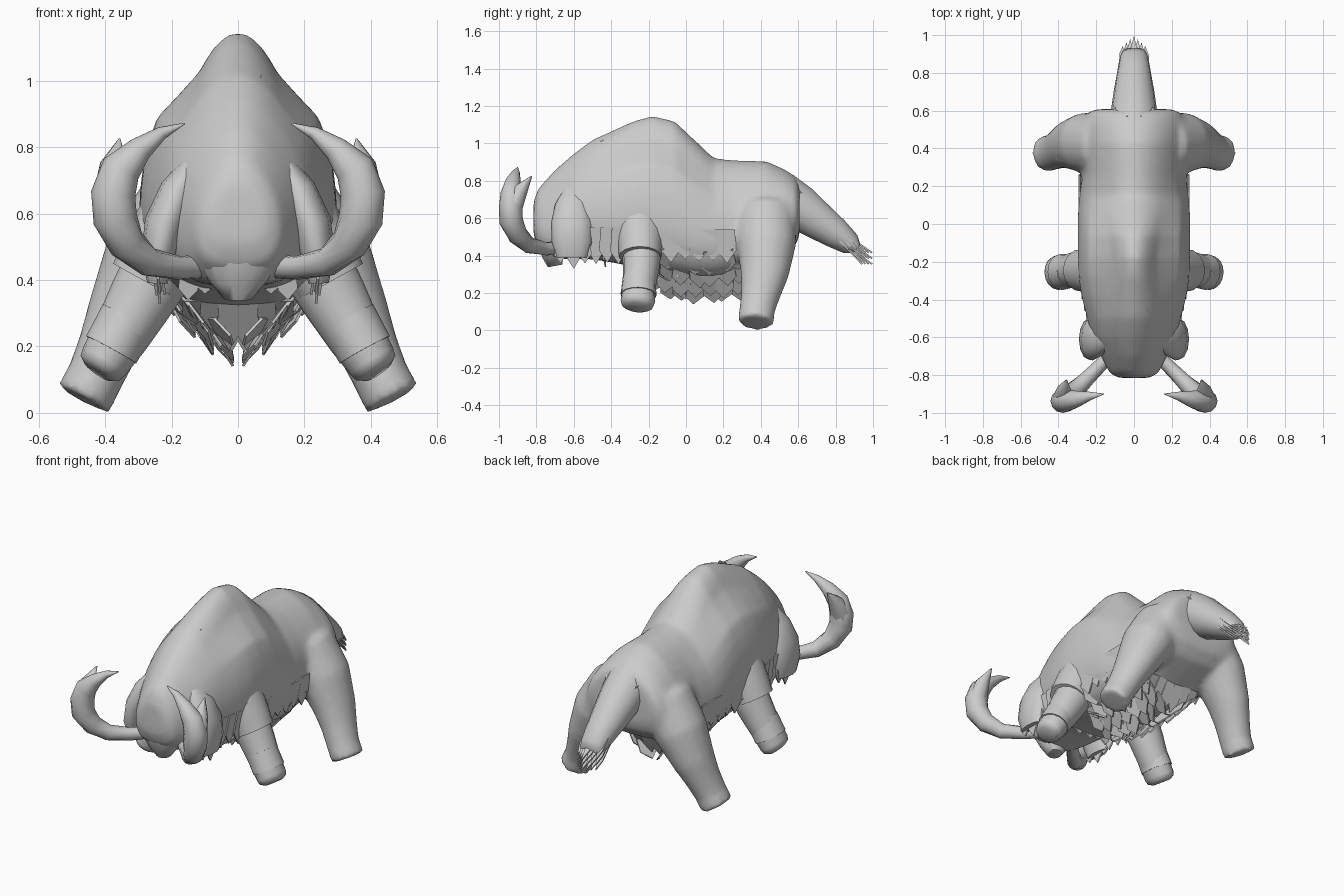
import bpy, bmesh, math, random
from mathutils import Vector as V

if "Cube" in bpy.data.objects:
    bpy.data.objects.remove(bpy.data.objects["Cube"])

random.seed(4)
grey = bpy.data.materials.new("wool grey")
grey.diffuse_color = (0.6, 0.6, 0.6, 1)
grey.use_nodes = True
grey.node_tree.nodes["Principled BSDF"].inputs["Base Color"].default_value = grey.diffuse_color


def finish(bm, name, mirror=False, angle=45):
    bmesh.ops.recalc_face_normals(bm, faces=bm.faces)
    me = bpy.data.meshes.new(name)
    bm.to_mesh(me)
    bm.free()
    me.materials.append(grey)
    me.shade_smooth()
    me.set_sharp_from_angle(angle=math.radians(angle))
    ob = bpy.data.objects.new(name, me)
    bpy.context.collection.objects.link(ob)
    if mirror:
        ob.modifiers.new("mirror", 'MIRROR')
    return ob


def skin(bm, rings):
    """Bridge rings of points and cap both ends."""
    rs = [[bm.verts.new(p) for p in r] for r in rings]
    n = len(rs[0])
    for a, b in zip(rs, rs[1:]):
        for i in range(n):
            j = (i + 1) % n
            bm.faces.new((a[i], a[j], b[j], b[i]))
    bm.faces.new(rs[0])
    bm.faces.new(rs[-1][::-1])


def tube(bm, stops, side, n=14, flip=1):
    """Tube through (x, y, z, radius along side, other radius)."""
    pts = [V((s[0] * flip, s[1], s[2])) for s in stops]
    rings = []
    for i, s in enumerate(stops):
        d = (pts[min(i + 1, len(pts) - 1)] - pts[max(i - 1, 0)]).normalized()
        u = V(side)
        u = (u - d * u.dot(d)).normalized()
        w = d.cross(u)
        rings.append([pts[i] + u * s[3] * math.cos(t) + w * s[4] * math.sin(t)
                      for t in (2 * math.pi * k / n for k in range(n))])
    skin(bm, rings)


def loft(name, stops, side, n=14, mirror=False, angle=45):
    bm = bmesh.new()
    tube(bm, stops, side, n)
    return finish(bm, name, mirror, angle)


def shard(bm, base, tip, across):
    """Pointed lock of hair with a little thickness."""
    base, tip, a = V(base), V(tip), V(across)
    out = a.cross(tip - base).normalized() * 0.004
    p = [base - a * .8, base + a * .8, base.lerp(tip, .6) + a, tip, base.lerp(tip, .65) - a]
    f = [bm.verts.new(q + out) for q in p]
    b = [bm.verts.new(q - out) for q in p]
    bm.faces.new(f)
    bm.faces.new(b[::-1])
    for i in range(5):
        j = (i + 1) % 5
        bm.faces.new((f[i], b[i], b[j], f[j]))


# Body and head: y, top, bottom, half width; pinched hump crest, hanging flanks
body = [(-.815, .69, .51, .08), (-.79, .76, .44, .125), (-.70, .86, .38, .17),
        (-.60, .945, .38, .215), (-.50, 1.02, .38, .24), (-.38, 1.075, .36, .27),
        (-.28, 1.12, .34, .285), (-.18, 1.148, .32, .288), (-.06, 1.12, .29, .288),
        (.05, 1.015, .27, .288), (.15, .92, .27, .28), (.26, .91, .29, .265),
        (.43, .905, .36, .265), (.53, .86, .40, .265), (.59, .82, .46, .24),
        (.608, .78, .52, .19)]
rings = []
for y, top, bot, w in body:
    c, h = (top + bot) / 2, (top - bot) / 2
    ring = []
    for k in range(32):
        t = 2 * math.pi * k / 32
        co, si = math.cos(t), math.sin(t)
        s = min(1, max(0, (co - .45) / .2))
        pinch = 1 - .32 * s * math.exp(-((y + .2) / .25) ** 2)
        if co < 0:
            si = math.copysign(abs(si) ** .65, si)
        ring.append((w * si * (1 - .22 * co) * pinch, y, c + h * co))
    rings.append(ring)
bm = bmesh.new()
skin(bm, rings)

# Back legs, splayed outward and blended into the body
for flip in (-1, 1):
    tube(bm, [(.05, .42, .66, .14, .10), (.18, .425, .60, .165, .145),
              (.265, .43, .46, .16, .145), (.345, .42, .30, .13, .112),
              (.39, .40, .20, .108, .094), (.43, .38, .11, .096, .086),
              (.467, .373, .04, .098, .09)], (0, 1, 0), 16, flip)
ob = finish(bm, "body_and_back_legs", False, 60)
m = ob.modifiers.new("blend", 'REMESH')
m.mode, m.voxel_size, m.use_smooth_shade = 'VOXEL', .015, True
m = ob.modifiers.new("soften", 'SMOOTH')
m.factor, m.iterations = .5, 12
m = ob.modifiers.new("simplify", 'DECIMATE')
m.ratio = .25

# Front legs with fur cuffs
loft("front_leg", [(.16, -.22, .60, .12, .11), (.23, -.235, .45, .105, .11),
                   (.293, -.24, .34, .098, .10), (.355, -.25, .23, .087, .086),
                   (.403, -.258, .155, .092, .076), (.415, -.26, .135, .085, .07),
                   (.424, -.262, .122, .055, .045)],
     (0, 1, 0), 16, True, 60)
loft("leg_cuff", [(.14, -.25, .64, .15, .13), (.22, -.245, .50, .125, .125),
                  (.278, -.245, .395, .113, .112)], (0, 1, 0), 16, True, 60)
loft("front_foot_fur", [(.33, -.25, .285, .088, .088), (.382, -.254, .19, .096, .086)],
     (0, 1, 0), 16, True, 60)

# Trunk stub
loft("trunk", [(0, -.70, .60, .15, .10), (0, -.73, .48, .14, .075),
               (0, -.71, .40, .09, .06), (0, -.70, .345, .045, .04)], (1, 0, 0), 14, False, 60)

# Tusks: thick in the middle, with a splintered fin and a sharp tip
loft("tusk", [(.09, -.66, .44, .035, .035), (.18, -.75, .437, .036, .036),
              (.27, -.84, .455, .044, .044), (.335, -.90, .51, .055, .056),
              (.37, -.935, .585, .064, .067), (.376, -.937, .66, .063, .067),
              (.352, -.935, .735, .056, .06), (.295, -.925, .795, .042, .038),
              (.23, -.91, .843, .022, .02), (.16, -.90, .872, .002, .002)],
     (0, 1, 0), 12, True, 60)
loft("tusk_splinter", [(.378, -.925, .66, .052, .058), (.373, -.885, .75, .04, .042),
                       (.357, -.825, .825, .003, .003)], (0, 1, 0), 8, True, 60)

# Ears hang close beside the head
loft("ear", [(.13, -.60, .76, .05, .03), (.18, -.605, .67, .095, .055),
             (.22, -.61, .57, .112, .062), (.24, -.61, .47, .108, .052),
             (.243, -.61, .39, .08, .03)], (0, 1, 0), 12, True, 60)
bm = bmesh.new()
for y, z in ((-.67, .36), (-.60, .33), (-.54, .36)):
    shard(bm, (.25, y, .48), (.235, y, z), (0, .035, 0))
finish(bm, "ear_fringe", True, 30)

# Tail with ragged end
loft("tail", [(0, .50, .74, .13, .12), (0, .60, .66, .122, .125), (0, .70, .59, .108, .105),
              (0, .80, .52, .09, .085), (0, .88, .462, .076, .062),
              (0, .915, .438, .06, .03)], (1, 0, 0), 14, False, 60)
bm = bmesh.new()
for i in range(-3, 4):
    x = i * .022
    for dz in (-.03, 0, .03):
        shard(bm, (x, .82, .51 + dz), (x * .9, .995 - abs(i) * .018, .385 + dz), (.016, 0, 0))
finish(bm, "tail_hair", False, 30)

# Belly hair: overlapping rows of broad locks, lowest along the middle
bm = bmesh.new()
for x0, z0, x1, z1 in ((.27, .42, .19, .29), (.21, .36, .13, .215),
                       (.15, .30, .075, .165), (.085, .25, .015, .135)):
    for k in range(7):
        y = -.17 + k * .076
        lift = .7 * (y - .12) ** 2 + random.uniform(0, .02)
        turn = random.uniform(-.02, .02)
        shard(bm, (x0, y, z0 + lift * .5), (x1, y + random.uniform(-.02, .02), z1 + lift), (turn, .05, 0))
# Locks closing the front and back of the belly
for x, z in ((.03, .17), (.085, .20), (.14, .25)):
    for y0, y1 in ((-.21, -.10), (-.10, 0), (.36, .28)):
        shard(bm, (x, y0, .34), (x * .9, y1, z + .02 * (y1 != 0)), (.035, 0, 0))
finish(bm, "belly_hair", True, 30)

# Flank skirt and chest locks
bm = bmesh.new()
for k in range(5):
    y = -.08 + k * .075
    shard(bm, (.29, y, .54), (.265, y, .35 + random.uniform(0, .03)), (0, .05, 0))
for k in range(3):
    y = -.48 + k * .06
    shard(bm, (.25 + k * .012, y, .55), (.22 + k * .012, y, .35 + random.uniform(0, .03)), (0, .045, 0))
for x in (.04, .10, .15):
    shard(bm, (x, -.45, .43), (x, -.43, .33 + random.uniform(0, .03)), (.03, 0, 0))
finish(bm, "skirt_hair", True, 30)

# Small tufts on the crown and above the tail
bm = bmesh.new()
for x in (.02, .05):
    shard(bm, (x, -.38, 1.055 - x * .4), (x, -.50, 1.012 - x * .4), (.02, 0, 0))
    shard(bm, (x + .03, .55, .80), (x + .04, .63, .72), (.025, 0, 0))
finish(bm, "tufts", True, 30)
